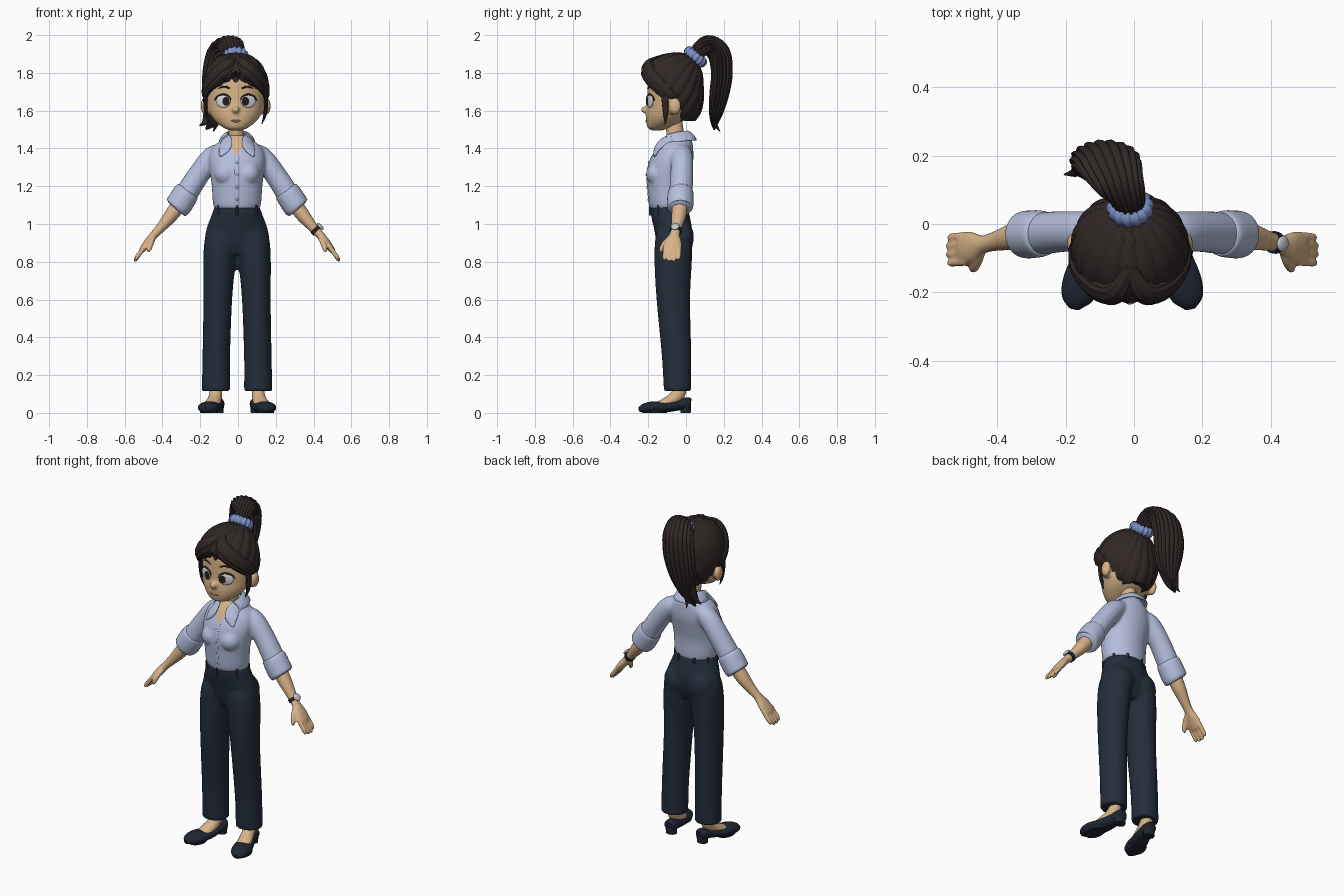
import bpy, bmesh, math
from mathutils import Vector, Matrix
from mathutils.bvhtree import BVHTree

cube = bpy.data.objects.get("Cube")
if cube:
    bpy.data.objects.remove(cube, do_unlink=True)

CX, HX = -0.005, -0.012            # centre lines of the body and the head
X, Y = Vector((1, 0, 0)), Vector((0, 1, 0))
SIDES = ((1, "left"), (-1, "right"))


def material(name, *rgb):
    m = bpy.data.materials.new(name)
    m.use_nodes = True
    m.diffuse_color = (*rgb, 1)
    for node in m.node_tree.nodes:
        if node.type == 'BSDF_PRINCIPLED':
            node.inputs["Base Color"].default_value = (*rgb, 1)
            node.inputs["Roughness"].default_value = 0.8
    return m


SKIN = material("skin", .68, .45, .25)
HAIR = material("dark brown hair", .03, .021, .02)
SHIRT = material("pale blue shirt", .46, .52, .72)
NAVY = material("navy trousers", .017, .027, .045)
SHOE = material("dark shoe", .014, .019, .032)
BAND = material("blue hair tie", .2, .28, .56)
WHITE = material("eye white", .65, .68, .72)
IRIS = material("dark iris", .02, .012, .01)
LIP = material("lip", .5, .27, .17)
STEEL = material("watch silver", .55, .57, .6)


def spline(rows, n=6):
    """Smooth curve through rows of numbers."""
    p = [Vector(r) for r in rows]
    p = [p[0] * 2 - p[1]] + p + [p[-1] * 2 - p[-2]]
    out = []
    for a, b, c, d in zip(p, p[1:], p[2:], p[3:]):
        for t in (i / n for i in range(n)):
            out.append((b * 2 + (c - a) * t + (a * 2 - b * 5 + c * 4 - d) * t * t
                        + (b * 3 - a - c * 3 + d) * t ** 3) * 0.5)
    return out + [p[-2]]


def tube(bm, rings):
    rings = [[bm.verts.new(co) for co in ring] for ring in rings]
    k = len(rings[0])
    for a, b in zip(rings, rings[1:]):
        for i in range(k):
            j = (i + 1) % k
            bm.faces.new((a[i], a[j], b[j], b[i]))
    bm.faces.new(rings[0])
    bm.faces.new(rings[-1])


def circle(k):
    return [math.tau * i / k for i in range(k)]


def loft(bm, rows, k=32, n=6):
    """Level ellipses: x, y, z, x radius, y radius."""
    tube(bm, [[(r[0] + max(r[3], .001) * math.cos(a), r[1] + max(r[4], .001) * math.sin(a), r[2])
               for a in circle(k)] for r in spline(rows, n)])


def sweep(bm, rows, ref=Y, hub=None, k=20, lobes=0, depth=.15, floor=None, n=6):
    """Ellipses along a path: x, y, z, radius along ref, radius across it."""
    pts = spline(rows, n)
    path = [Vector(p[:3]) for p in pts]
    rings = []
    for i, p in enumerate(path):
        t = (path[min(i + 1, len(path) - 1)] - path[max(i - 1, 0)]).normalized()
        u = t.cross(p - Vector(hub) if hub else ref).normalized()
        s = u.cross(t)
        ring = []
        for a in circle(k):
            g = 1 - depth * (1 - abs(math.cos(lobes * a / 2)))
            co = p + (s * math.cos(a) * max(pts[i][3], .001) + u * math.sin(a) * max(pts[i][4], .001)) * g
            if floor is not None:
                co.z = max(co.z, floor)
            ring.append(co)
        rings.append(ring)
    tube(bm, rings)


def ball(bm, c, r, rot=None):
    bmesh.ops.create_uvsphere(bm, u_segments=24, v_segments=14, radius=1,
                              matrix=Matrix.LocRotScale(Vector(c), rot, Vector(r)))


def finish(bm, name, mat, voxel=0, smooth=3, angle=60):
    """Turn the shells into an object; a voxel size fuses them into one skin."""
    bmesh.ops.recalc_face_normals(bm, faces=bm.faces)
    mesh = bpy.data.meshes.new(name)
    bm.to_mesh(mesh)
    bm.free()
    mesh.materials.append(mat)
    ob = bpy.data.objects.new(name, mesh)
    bpy.context.scene.collection.objects.link(ob)
    if voxel:
        m = ob.modifiers.new("fuse", 'REMESH')
        m.mode, m.voxel_size = 'VOXEL', voxel
        m = ob.modifiers.new("relax", 'SMOOTH')
        m.factor, m.iterations = .5, smooth
        bpy.context.view_layer.update()
        deps = bpy.context.evaluated_depsgraph_get()
        ob.data = bpy.data.meshes.new_from_object(ob.evaluated_get(deps))
        ob.modifiers.clear()
        if not ob.data.materials:
            ob.data.materials.append(mat)
    ob.data.shade_smooth()
    ob.data.set_sharp_from_angle(angle=math.radians(angle))
    return ob


def front_hit(ob, x, z):
    tree = BVHTree.FromPolygons([v.co for v in ob.data.vertices], [p.vertices for p in ob.data.polygons])
    return tree.ray_cast(Vector((x, -1, z)), Y)[:2]


def stick(ob, name, x, z, radii, mat, lift=0):
    """Flat oval resting on the front of another part."""
    co, normal = front_hit(ob, x, z)
    bm = bmesh.new()
    ball(bm, co + normal * lift, radii, normal.to_track_quat('Z', 'Y'))
    return finish(bm, name, mat)


def trace(ob, name, points, wide, thick, mat, ref):
    """Thin strip following the front of another part."""
    bm = bmesh.new()
    sweep(bm, [(*front_hit(ob, x, z)[0], w * wide, thick) for x, z, w in points], ref, k=10)
    return finish(bm, name, mat)


# Trousers
bm = bmesh.new()
loft(bm, [(CX, -.065, .84, .09, .07), (CX, -.065, .9, .165, .09), (CX, -.068, .97, .163, .1),
          (CX, -.082, 1.04, .138, .102), (CX, -.09, 1.095, .118, .097)])
for s, side in SIDES:
    loft(bm, [(CX + s * x, y, z, rx, ry) for x, y, z, rx, ry in (
        (.112, -.045, .115, .075, .072), (.11, -.05, .3, .073, .078), (.102, -.067, .6, .076, .089),
        (.093, -.068, .8, .086, .099), (.083, -.065, .92, .088, .098), (.075, -.065, .99, .07, .08))])
    ball(bm, (CX + s * .075, -.022, .93), (.08, .064, .09))
finish(bm, "trousers", NAVY, .01, 3)
bm = bmesh.new()
for a in (25, 65, 115, 155, 215, 270, 325):
    x, y = CX + .122 * math.cos(math.radians(a)), -.09 + .1 * math.sin(math.radians(a))
    sweep(bm, [(x, y, 1.045, .007, .007), (x, y, 1.1, .007, .007)], k=8, n=1)
finish(bm, "belt_loops", NAVY)

# Shirt body and sleeves
bm = bmesh.new()
loft(bm, [(CX, -.09, 1.075, .112, .092), (CX, -.092, 1.105, .127, .102), (CX, -.095, 1.2, .134, .108),
          (CX, -.09, 1.27, .143, .116), (CX, -.075, 1.34, .15, .114), (CX, -.06, 1.4, .135, .098),
          (CX, -.05, 1.44, .09, .082), (CX, -.045, 1.47, .055, .06)])
for s, side in SIDES:
    ball(bm, (CX + s * .06, -.148, 1.265), (.062, .064, .062))
    sweep(bm, [(CX + s * x, y, z, a, b) for x, y, z, a, b in (
        (.07, -.025, 1.39, .045, .04), (.13, -.022, 1.355, .058, .056), (.2, -.022, 1.265, .06, .058),
        (.265, -.028, 1.165, .062, .06), (.285, -.03, 1.135, .06, .058))])
shirt = finish(bm, "shirt", SHIRT, .009, 3)
shirt.data.materials.append(SKIN)
for f in shirt.data.polygons:      # open neckline
    c = f.center
    if c.y < -.07 and c.z > 1.36 and abs(c.x - CX) < (c.z - 1.36) * .6:
        f.material_index = 1

# Collar, placket and buttons
bm = bmesh.new()
half = [(.066, -.1, 1.45, .009, .03), (.072, -.04, 1.462, .009, .034), (.045, .018, 1.468, .009, .034)]
sweep(bm, half + [(0, .032, 1.468, .009, .034)] + [(-r[0], *r[1:]) for r in half[::-1]],
      hub=(0, -.04, 1.40))
for s, side in SIDES:
    sweep(bm, [(s * x, y, z, a, b) for x, y, z, a, b in (
        (.066, -.075, 1.462, .009, .028), (.058, -.125, 1.43, .009, .036),
        (.066, -.15, 1.4, .009, .034), (.088, -.166, 1.36, .005, .008))], hub=(0, -.04, 1.38))
bmesh.ops.translate(bm, verts=bm.verts, vec=(CX, 0, 0))
finish(bm, "collar", SHIRT)
trace(shirt, "placket", [(CX, 1.36 - i * .045, 1) for i in range(7)], .013, .004, SHIRT, X)
for i in range(4):
    stick(shirt, f"button_{i}", CX, 1.325 - i * .065, (.007, .007, .004), WHITE, .004)

# Rolled cuffs, arms and hands
for s, side in SIDES:
    bm = bmesh.new()
    sweep(bm, [(CX + s * x, y, z, r, r) for x, y, z, r in (
        (.258, -.028, 1.18, .056), (.266, -.028, 1.168, .067), (.293, -.03, 1.125, .07),
        (.316, -.031, 1.09, .068), (.324, -.031, 1.08, .055))], k=28)
    finish(bm, side + "_cuff", SHIRT)
    bm = bmesh.new()
    sweep(bm, [(CX + s * x, y, z, a, b) for x, y, z, a, b in (
        (.295, -.03, 1.12, .042, .042), (.35, -.038, 1.045, .039, .037), (.4, -.05, .985, .029, .027),
        (.437, -.06, .945, .027, .022), (.468, -.067, .908, .044, .021), (.5, -.072, .865, .047, .017),
        (.508, -.072, .852, .03, .01))])
    for i in range(4):
        y, drop = -.036 - i * .025, (.01, .0, .0, .008)[i]
        sweep(bm, [(CX + s * x, y2, z, r, r) for x, y2, z, r in (
            (.485, y, .885, .012), (.515, y - .001, .845, .0125),
            (.535 - drop / 2, y - .003, .815 + drop, .0115), (.541 - drop / 2, y - .003, .8 + drop, .006))], k=12)
    sweep(bm, [(CX + s * x, y, z, r, r) for x, y, z, r in (
        (.445, -.08, .925, .016), (.455, -.11, .9, .0155), (.465, -.13, .868, .013),
        (.47, -.135, .85, .006))], X, k=12)
    finish(bm, side + "_arm", SKIN, .006, 2)

# Wristwatch
bm = bmesh.new()
sweep(bm, [(CX + .412, -.053, .973, .033, .031), (CX + .424, -.056, .96, .032, .03)], k=24, n=2)
finish(bm, "watch_strap", SHOE)
bm = bmesh.new()
out = Vector((.72, -.1, .69))
ball(bm, (CX + .441, -.058, .987), (.023, .023, .009), out.to_track_quat('Z', 'Y'))
finish(bm, "watch_dial", STEEL)

# Feet and shoes
for s, side in SIDES:
    bm = bmesh.new()
    sweep(bm, [(CX + s * x, y, z, a, b) for x, y, z, a, b in (
        (.112, -.035, .2, .034, .036), (.112, -.035, .115, .033, .036), (.117, -.065, .075, .036, .034),
        (.13, -.115, .05, .04, .026), (.145, -.16, .04, .035, .015))], X)
    finish(bm, side + "_foot", SKIN)
    bm = bmesh.new()
    sweep(bm, [(CX + s * x, y, z, a, b) for x, y, z, a, b in (
        (.102, .026, .052, .014, .016), (.103, .014, .052, .034, .031), (.11, -.045, .042, .042, .03),
        (.13, -.115, .031, .052, .03), (.15, -.175, .029, .055, .032), (.164, -.22, .024, .044, .026),
        (.17, -.248, .018, .016, .012))], X, floor=.004, k=28)
    loft(bm, [(CX + s * .104, -.002, 0, .031, .027), (CX + s * .104, 0, .04, .035, .026)], n=1)
    loft(bm, [(CX + s * .148, -.165, 0, .046, .065), (CX + s * .148, -.165, .01, .05, .07)], n=1)
    finish(bm, side + "_shoe", SHOE)

# Neck, head, nose and ears
bm = bmesh.new()
loft(bm, [(CX, -.045, 1.38, .052, .05), (CX - .004, -.055, 1.46, .041, .046), (HX, -.068, 1.57, .041, .046)])
finish(bm, "neck", SKIN)
bm = bmesh.new()
loft(bm, [(HX, -.155, 1.495, .025, .025), (HX, -.147, 1.508, .062, .055), (HX, -.118, 1.54, .105, .092),
          (HX, -.094, 1.58, .134, .118), (HX, -.076, 1.63, .148, .13), (HX, -.068, 1.7, .152, .136),
          (HX, -.066, 1.77, .143, .132), (HX, -.062, 1.83, .11, .106), (HX, -.06, 1.88, .03, .03)], k=48)
ball(bm, (HX, -.213, 1.605), (.02, .026, .019))
for s, side in SIDES:
    ball(bm, (HX + s * .165, -.058, 1.625), (.02, .032, .045))
    ball(bm, (HX + s * .15, -.07, 1.612), (.02, .026, .035))
head = finish(bm, "head", SKIN, .008, 2)

# Eyes, lashes, brows and mouth
for s, side in SIDES:
    eye = stick(head, side + "_eye", HX + s * .066, 1.65, (.042, .035, .009), WHITE)
    stick(eye, side + "_iris", HX + s * .051, 1.65, (.02, .024, .003), IRIS)
    trace(head, side + "_lash", [(HX + s * (.066 + .042 * math.cos(a)), 1.65 + .036 * math.sin(a), math.sin(a) + .2)
                                 for a in (.15, .8, 1.6, 2.4, 3)], .004, .009, HAIR, Vector((0, 0, 1)))
    trace(head, side + "_brow", [(HX + s * .032, 1.718, .7), (HX + s * .06, 1.727, 1), (HX + s * .092, 1.718, .3)],
          .005, .006, HAIR, Vector((0, 0, 1)))
trace(head, "mouth", [(HX - .026, 1.548, .2), (HX, 1.544, 1), (HX + .026, 1.548, .2)],
      .006, .005, LIP, Vector((0, 0, 1)))

# Hair cap: strands gather toward the tie, face opening sinks under the skin
HUB = Vector((HX, -.07, 1.72))
bm = bmesh.new()
loft(bm, [(HX, -.02, 1.545, .07, .07), (HX, -.038, 1.59, .125, .118), (HX, -.055, 1.66, .163, .15),
          (HX, -.068, 1.73, .175, .162), (HX, -.073, 1.8, .163, .16), (HX, -.068, 1.86, .126, .128),
          (HX, -.055, 1.895, .075, .08), (HX, -.05, 1.91, .01, .01)], k=128, n=9)
for v in bm.verts:
    d = v.co - HUB
    phi = math.atan2(d.x, d.y * .8 - d.z * .6)
    d *= 1 - .04 * (1 - abs(math.cos(9 * phi)))
    face = v.co.y < -.1 and v.co.z < 1.805 - abs(d.x) * .7
    if face or (v.co.y < -.055 and v.co.z < 1.66):
        d *= .8
    v.co = HUB + d
finish(bm, "hair_cap", HAIR)

# Parted fringe and side locks
for s, side in SIDES:
    bm = bmesh.new()
    for lock in (
        ((-.005, -.12, 1.89, .01, .02), (.045, -.198, 1.848, .022, .036), (.1, -.192, 1.8, .025, .042),
         (.15, -.14, 1.738, .022, .038), (.168, -.085, 1.69, .012, .026), (.165, -.05, 1.66, .003, .006)),
        ((-.005, -.19, 1.845, .01, .016), (.055, -.216, 1.805, .02, .026), (.112, -.188, 1.752, .02, .026),
         (.152, -.135, 1.7, .014, .022), (.158, -.105, 1.66, .004, .008)),
        ((.155, -.115, 1.73, .012, .022), (.161, -.11, 1.65, .011, .019), (.155, -.108, 1.58, .009, .013),
         (.138, -.11, 1.53, .002, .003))):
        sweep(bm, [(HX + s * r[0], *r[1:]) for r in lock], hub=HUB, k=32, lobes=8)
    finish(bm, side + "_fringe", HAIR)

# Hair tie: ruffled ring
bm = bmesh.new()
ring = []
tilt = Vector((0, .63, .77)).to_track_quat('Z', 'Y')
for i in range(96):
    a = math.tau * i / 96
    r = .02 + .003 * math.sin(14 * a)
    ring.append([Vector((HX, .05, 1.885)) + tilt @ Vector(
        ((.048 + r * math.cos(b)) * math.cos(a), (.048 + r * math.cos(b)) * math.sin(a), r * 1.25 * math.sin(b)))
        for b in circle(14)])
tube(bm, ring + ring[:1])
finish(bm, "hair_tie", BAND)

# Ponytail with loose tips
bm = bmesh.new()
sweep(bm, [(-.014, .04, 1.87, .042, .04), (-.02, .08, 1.93, .055, .045), (-.042, .125, 1.945, .075, .055),
           (-.07, .175, 1.9, .095, .062), (-.088, .19, 1.8, .1, .058), (-.098, .178, 1.7, .09, .054),
           (-.112, .162, 1.61, .064, .042), (-.135, .152, 1.545, .034, .024), (-.17, .15, 1.5, .004, .004)],
      X, k=72, lobes=18, depth=.13)
for tip in (((-.13, .17, 1.68, .04, .03), (-.155, .16, 1.59, .028, .02), (-.175, .15, 1.54, .016, .012),
             (-.205, .145, 1.52, .002, .002)),
            ((-.08, .165, 1.68, .04, .03), (-.1, .15, 1.59, .03, .02), (-.115, .155, 1.53, .014, .012),
             (-.13, .18, 1.49, .002, .002))):
    sweep(bm, tip, X, k=32, lobes=8)
finish(bm, "ponytail", HAIR)
